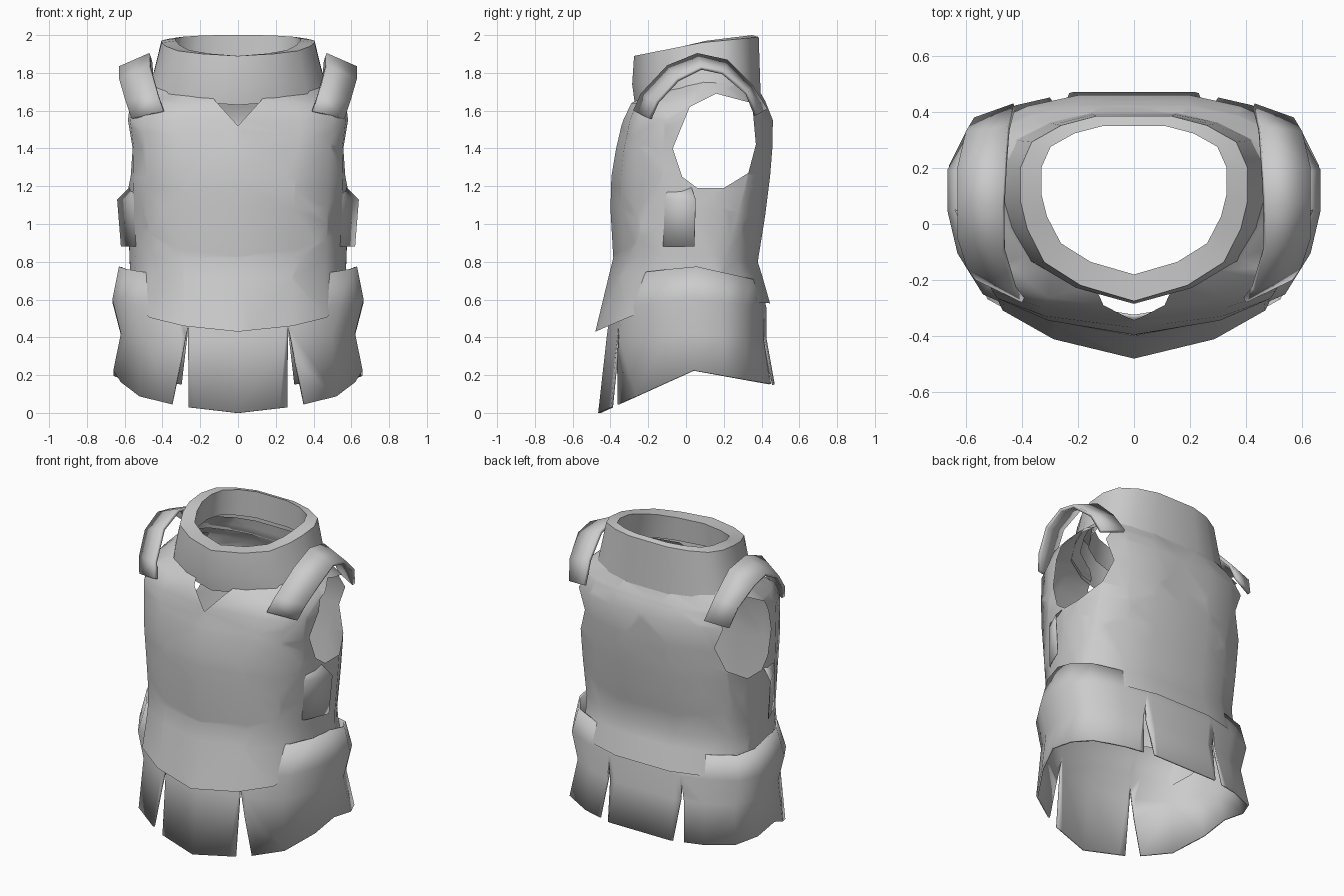
import bpy, bmesh, math
from mathutils import Vector

if "Cube" in bpy.data.objects:
    bpy.data.objects.remove(bpy.data.objects["Cube"])

grey = bpy.data.materials.new("light_grey")
grey.use_nodes = True
grey.diffuse_color = (0.6, 0.6, 0.6, 1)
grey.node_tree.nodes["Principled BSDF"].inputs["Base Color"].default_value = (0.6, 0.6, 0.6, 1)

# Half of the body cross-section: share of half width, share of depth from the front
HALF = [(0, 0), (.47, .085), (.79, .21), (.94, .39), (1, .54),
        (1, .72), (.9, .86), (.64, .95), (.33, 1), (0, 1)]
SECTION = HALF + [(-u, v) for u, v in HALF[-2:0:-1]]


def ring(w, front, back, z_front, z_side, z_back, full=0):
    """Closed body section; its height varies round the body, full squares the front corners."""
    points = []
    for u, v in SECTION:
        if v < .54:
            z = z_front + (z_side - z_front) * v / .54
            v -= full * u * u * (1 - v)
            u += full * 2 * u * (1 - abs(u))
        else:
            z = z_side + (z_back - z_side) * (v - .54) / .46
        points.append((u * w, front + (back - front) * v, z))
    return points


def loft(rows, closed=True):
    """Skin a list of point rows with quads."""
    bm = bmesh.new()
    rows = [[bm.verts.new(p) for p in row] for row in rows]
    n = len(rows[0])
    for low, high in zip(rows, rows[1:]):
        for i in range(n if closed else n - 1):
            j = (i + 1) % n
            bm.faces.new((low[i], low[j], high[j], high[i]))
    return bm


def cut(bm, polygon, axis, keep=lambda c: False):
    """Cut a convex hole, seen along the axis (0 = x, 1 = y)."""
    along = Vector((1, 0, 0)) if axis == 0 else Vector((0, 1, 0))
    corners = [Vector((0, a, z) if axis == 0 else (a, 0, z)) for a, z in polygon]
    middle = sum(corners, Vector()) / len(corners)
    planes = []
    for a, b in zip(corners, corners[1:] + corners[:1]):
        normal = (b - a).cross(along).normalized()
        if normal.dot(middle - a) > 0:
            normal.negate()
        planes.append((a, normal))
        bmesh.ops.bisect_plane(bm, geom=bm.verts[:] + bm.edges[:] + bm.faces[:],
                               dist=1e-5, plane_co=a, plane_no=normal)
    hole = []
    for f in bm.faces:
        c = f.calc_center_median()
        if not keep(c) and all((c - a).dot(n) < 0 for a, n in planes):
            hole.append(f)
    bmesh.ops.delete(bm, geom=hole, context='FACES')


def finish(bm, name, thickness=0, angle=55):
    mesh = bpy.data.meshes.new(name)
    bm.to_mesh(mesh)
    bm.free()
    obj = bpy.data.objects.new(name, mesh)
    bpy.context.collection.objects.link(obj)
    mesh.materials.append(grey)
    bpy.ops.object.select_all(action='DESELECT')
    obj.select_set(True)
    bpy.context.view_layer.objects.active = obj
    bpy.ops.object.shade_smooth_by_angle(angle=math.radians(angle))
    if thickness:
        solid = obj.modifiers.new("thickness", 'SOLIDIFY')
        solid.thickness = thickness
        solid.offset = -1


# Torso shell, flared over the skirt at front and back
torso = loft([ring(*r) for r in (
    (.58, -.48, .445, .43, .62, .58, .05),
    (.57, -.41, .405, .72, .74, .72, .06),
    (.575, -.385, .38, .82, .84, .80, .06),
    (.58, -.40, .42, 1.08, 1.08, 1.05, .08),
    (.58, -.395, .445, 1.25, 1.25, 1.25, .12),
    (.575, -.37, .457, 1.4, 1.4, 1.4, .17),
    (.595, -.335, .46, 1.55, 1.55, 1.55, .18),
    (.58, -.305, .42, 1.64, 1.64, 1.65, .12),
    (.49, -.25, .385, 1.67, 1.73, 1.71),
    (.40, -.24, .37, 1.70, 1.80, 1.80))])
# Armholes
cut(torso, [(-.07, 1.4), (-.02, 1.25), (.06, 1.19), (.2, 1.19), (.33, 1.27),
            (.37, 1.42), (.35, 1.64), (.16, 1.69), (.02, 1.62)], 0)
# Neckline notch
cut(torso, [(0, 1.52), (.2, 1.74), (-.2, 1.74)], 1, lambda c: c.y > 0)
finish(torso, "torso")

# Collar, spreading onto the shoulders and folded over at the neck opening
collar = loft([ring(*r) for r in (
    (.47, -.27, .395, 1.63, 1.73, 1.69),
    (.44, -.285, .39, 1.74, 1.82, 1.84),
    (.405, -.275, .385, 1.89, 1.96, 1.99),
    (.33, -.18, .35, 1.89, 1.97, 2.0),
    (.36, -.19, .35, 1.74, 1.80, 1.83))])
finish(collar, "collar")

# Skirt, split into front, back and side panels by tapered slits
skirt = loft([ring(*r) for r in (
    (.66, -.465, .47, 0, .225, .15),
    (.62, -.42, .425, .40, .42, .40, .03),
    (.665, -.40, .425, .55, .60, .56, .06),
    (.63, -.335, .39, .73, .775, .70, .06))])
for side in (1, -1):
    cut(skirt, [(side * .265, .46), (side * .26, -.1), (side * .37, -.04)], 1,
        lambda c: c.y > 0)
    cut(skirt, [(side * .26, .5), (side * .21, -.1), (side * .33, -.1)], 1,
        lambda c: c.y < 0)
finish(skirt, "skirt", .012)

# Shoulder straps arching over the armholes, and side flaps below them
inner = [(.40, -.28, 1.6), (.43, -.24, 1.69), (.47, -.1, 1.84), (.47, .06, 1.905),
         (.46, .22, 1.87), (.45, .35, 1.74), (.43, .43, 1.61)]
outer = [(.565, -.2, 1.56), (.595, -.16, 1.65), (.63, -.05, 1.77), (.63, .08, 1.835),
         (.63, .2, 1.81), (.6, .33, 1.7), (.57, .38, 1.58)]
flap = [[(.45, -.22, z), (.55 + bulge / 4, -.1, z), (.58 + bulge, .03 + bulge / 3, z)]
        for z, bulge in ((.88, .04), (1.13, .06), (1.2, -.01))]
for name, side in (("left", 1), ("right", -1)):
    for part, rows, thickness in (("strap", (outer, inner), .02),
                                  ("side_flap", flap, .004)):
        bm = loft([[(x * side, y, z) for x, y, z in row] for row in rows], closed=False)
        if side < 0:
            bmesh.ops.reverse_faces(bm, faces=bm.faces[:])
        finish(bm, name + "_" + part, thickness)
